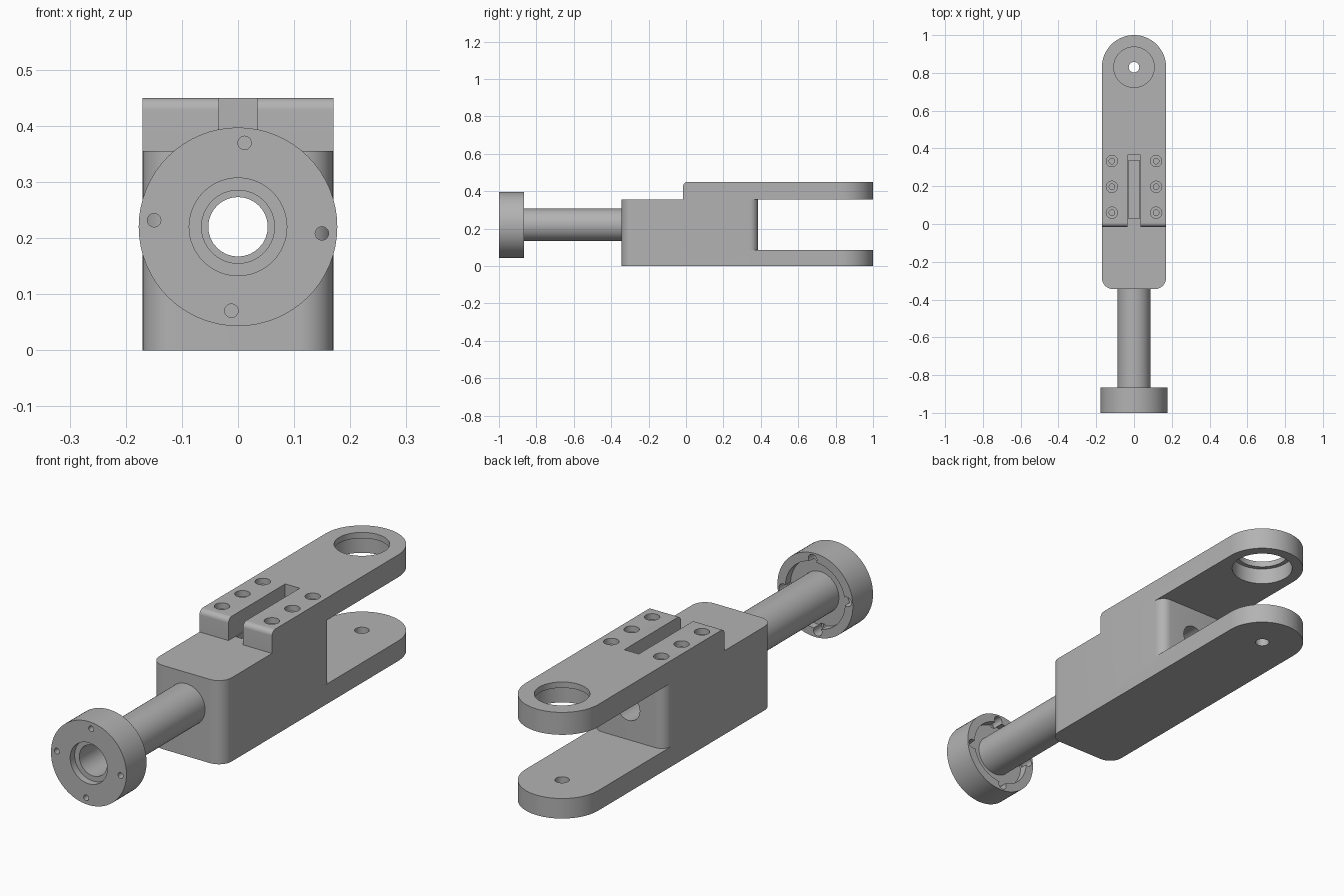
import bpy, bmesh, math
from math import sin, cos, radians
from mathutils import Matrix, Vector

if "Cube" in bpy.data.objects:
    bpy.data.objects.remove(bpy.data.objects["Cube"], do_unlink=True)

grey = bpy.data.materials.new("machined grey")
grey.use_nodes = True
colour = (0.45, 0.45, 0.45, 1)
grey.diffuse_color = colour
grey.node_tree.nodes["Principled BSDF"].inputs["Base Color"].default_value = colour

HALF = 0.17     # half width of the fork
AXIS_Z = 0.22   # height of the shaft axis
TOP = 0.45
STEP = 0.355    # underside of the top arm
EYE_Y = 0.83    # centre of the fork eyes


def finish(name, bm):
    bmesh.ops.remove_doubles(bm, verts=bm.verts, dist=1e-5)
    bmesh.ops.recalc_face_normals(bm, faces=bm.faces)
    mesh = bpy.data.meshes.new(name)
    bm.to_mesh(mesh)
    bm.free()
    mesh.materials.append(grey)
    obj = bpy.data.objects.new(name, mesh)
    bpy.context.collection.objects.link(obj)
    return obj


def arc(cx, cy, r, start, end, steps=10):
    angles = [radians(start + (end - start) * i / steps) for i in range(steps + 1)]
    return [(cx + r * cos(a), cy + r * sin(a)) for a in angles]


def prism(name, outline, low, high, axis="Z"):
    """Extrude an outline along Z (points are x, y) or X (points are y, z)."""
    bm = bmesh.new()
    place = (lambda p: (p[0], p[1], low)) if axis == "Z" else (lambda p: (low, p[0], p[1]))
    face = bm.faces.new([bm.verts.new(place(p)) for p in outline])
    moved = bmesh.ops.extrude_face_region(bm, geom=[face])["geom"]
    shift = Vector((0, 0, high - low)) if axis == "Z" else Vector((high - low, 0, 0))
    bmesh.ops.translate(bm, vec=shift, verts=[v for v in moved if isinstance(v, bmesh.types.BMVert)])
    return finish(name, bm)


def box(name, x, y0, y1, z0, z1):
    return prism(name, [(-x, y0), (x, y0), (x, y1), (-x, y1)], z0, z1)


def lathe(name, profile, centre=(0, 0, 0), axis="Z", steps=48):
    """Revolve closed (radius, height) points around an axis through centre."""
    bm = bmesh.new()
    verts = [bm.verts.new((r, 0, h)) for r, h in profile]
    edges = [bm.edges.new((verts[i - 1], v)) for i, v in enumerate(verts)
             if profile[i - 1][0] + profile[i][0] > 0]
    bmesh.ops.spin(bm, geom=verts + edges, cent=(0, 0, 0), axis=(0, 0, 1),
                   angle=math.tau, steps=steps, use_duplicate=False)
    turn = Matrix.Rotation(radians(-90 if axis == "Y" else 0), 4, "X")
    bmesh.ops.transform(bm, matrix=Matrix.Translation(centre) @ turn, verts=bm.verts)
    return finish(name, bm)


def rod(name, r, low, high, centre, axis="Z", steps=32):
    return lathe(name, [(0, low), (r, low), (r, high), (0, high)], centre, axis, steps)


def carve(obj, cutters):
    for cutter in cutters:
        mod = obj.modifiers.new("cut", "BOOLEAN")
        mod.operation = "DIFFERENCE"
        mod.solver = "EXACT"
        mod.object = cutter
        bpy.context.view_layer.objects.active = obj
        bpy.ops.object.modifier_apply(modifier=mod.name)
        bpy.data.objects.remove(cutter, do_unlink=True)


# Fork body: rounded front corners and semicircular rear end
outline = (arc(-0.11, -0.285, 0.06, 180, 270) + arc(0.11, -0.285, 0.06, 270, 360)
           + arc(0, EYE_Y, HALF, 0, 180, 32))
fork = prism("fork_body", outline, 0, TOP)

# Gap between the arms, wrapping the rounded rear of the block
r = 0.045
gap = ([(-0.3, 1.2), (-0.3, 0.34)] + arc(r - HALF, 0.34, r, 180, 90)
       + arc(HALF - r, 0.34, r, 90, 0) + [(0.3, 0.34), (0.3, 1.2)])

# Front step with a rounded upper lip
step = ([(-0.5, STEP), (-0.015, STEP)] + arc(0.007, TOP - 0.022, 0.022, 180, 90)
        + [(0.007, 0.6), (-0.5, 0.6)])

cutters = [
    prism("gap_cut", gap, 0.085, STEP),
    prism("step_cut", step, -0.4, 0.4, "X"),
    box("slot_cut", 0.034, -0.1, 0.365, STEP, 0.6),
    box("pocket_cut", 0.03, 0.03, 0.335, STEP - 0.02, 0.4),
    rod("bore_cut", 0.053, -0.6, 0.6, (0, 0, AXIS_Z), "Y"),
    rod("lower_eye_cut", 0.028, -0.1, 0.2, (0, EYE_Y, 0)),
    # Upper eye: lip at the top, wider seat underneath
    lathe("upper_eye_cut", [(0, 0.3), (0.125, 0.3), (0.125, 0.425), (0.107, 0.425),
                            (0.107, 0.5), (0, 0.5)], (0, EYE_Y, 0)),
]
# Counterbored screw holes beside the slot
for x in (-0.117, 0.117):
    for y in (0.06, 0.197, 0.333):
        cutters.append(lathe("screw_cut", [(0, 0.37), (0.015, 0.37), (0.015, 0.425),
                                           (0.03, 0.425), (0.03, 0.5), (0, 0.5)],
                             (x, y, 0), steps=24))
carve(fork, cutters)

# Hollow shaft with its end flange, recessed on both faces
shaft = lathe("shaft_and_flange", [
    (0.065, -0.97), (0.087, -0.97), (0.087, -1), (0.177, -1), (0.177, -0.865),
    (0.14, -0.865), (0.14, -0.9), (0.087, -0.9), (0.087, -0.34), (0.065, -0.34)],
    (0, 0, AXIS_Z), "Y", 64)

# Four bolt holes, wider from behind
bolts = []
for i in range(4):
    a = radians(85.5 + 90 * i)
    bolts.append(lathe("bolt_cut", [(0, -1.1), (0.012, -1.1), (0.012, -0.92), (0.02, -0.92),
                                    (0.02, -0.8), (0, -0.8)],
                       (0.15 * cos(a), 0, AXIS_Z + 0.15 * sin(a)), "Y", 24))
carve(shaft, bolts)

# Smooth curved walls, keep machined edges crisp
for obj in (fork, shaft):
    bpy.ops.object.select_all(action="DESELECT")
    obj.select_set(True)
    bpy.context.view_layer.objects.active = obj
    bpy.ops.object.shade_smooth_by_angle(angle=radians(30))
